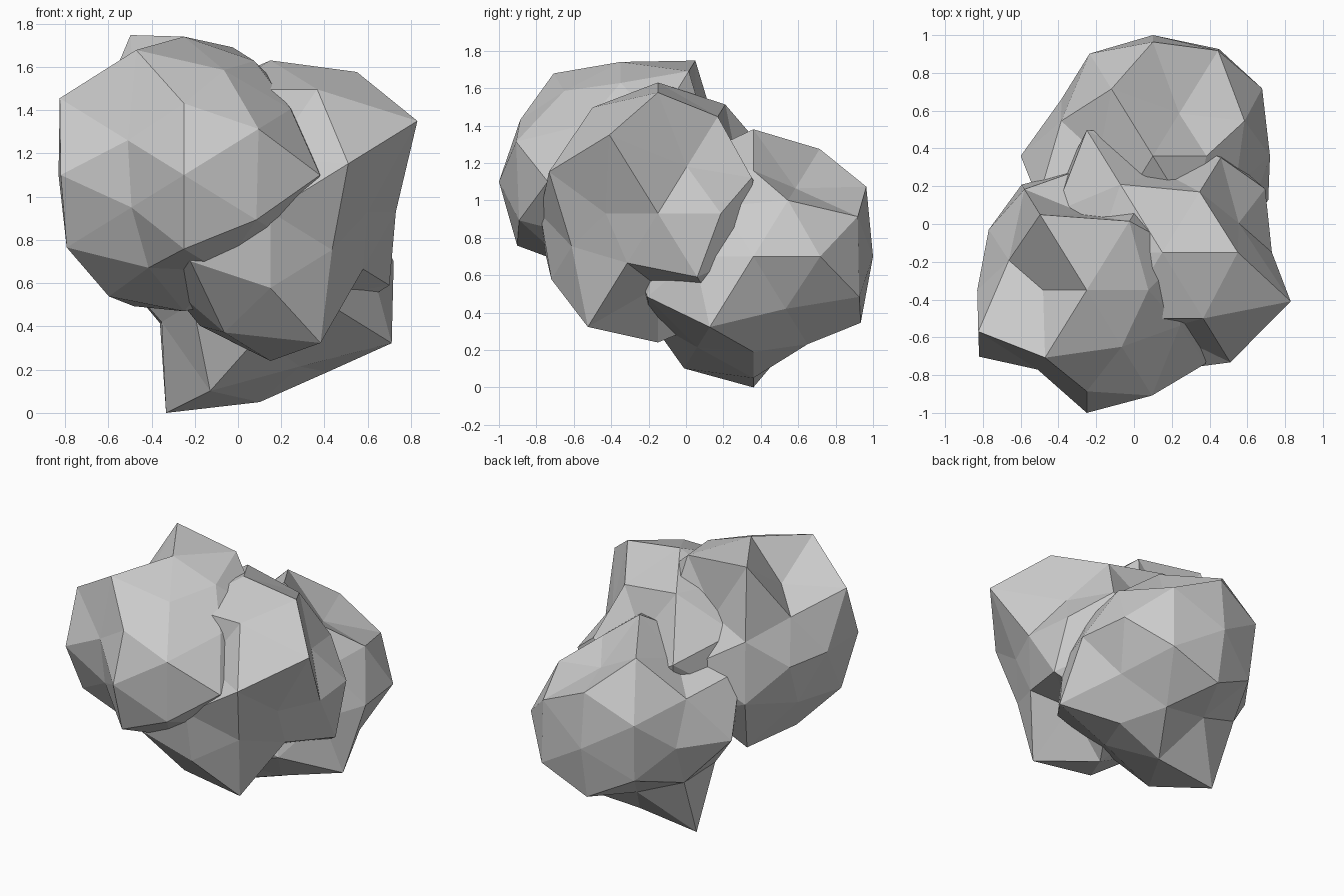
import bpy, bmesh
from mathutils import Vector
from itertools import product

if "Cube" in bpy.data.objects:
    bpy.data.objects.remove(bpy.data.objects["Cube"])

# Stone colour
stone = bpy.data.materials.new("stone_grey")
stone.diffuse_color = (0.6, 0.6, 0.6, 1.0)
stone.use_nodes = True
stone.node_tree.nodes["Principled BSDF"].inputs["Base Color"].default_value = stone.diffuse_color


def signed(x, y, z):
    """All sign variants of a direction, minus first."""
    axes = [(-c, c) if c else (0,) for c in (x, y, z)]
    return [Vector(d).normalized() for d in product(*axes)]


# The 42 directions of a subdivided icosahedron, grouped by family
families = [(1, 0, 0), (0, 1, 0), (0, 0, 1),
            (.526, 0, .851), (0, .851, .526), (.851, .526, 0),
            (.309, .5, .809), (.5, .809, .309), (.809, .309, .5)]


def boulder(name, centre, radii):
    """Faceted boulder: one list of radii for every direction family."""
    bm = bmesh.new()
    reach = {}
    for fam, rs in zip(families, radii):
        for d, r in zip(signed(*fam), rs):
            reach[bm.verts.new(d)] = r
    bmesh.ops.convex_hull(bm, input=list(bm.verts))
    for v, r in reach.items():
        v.co = v.co * r + Vector(centre)
    bmesh.ops.recalc_face_normals(bm, faces=list(bm.faces))
    me = bpy.data.meshes.new(name)
    bm.to_mesh(me)
    bm.free()
    me.materials.append(stone)
    ob = bpy.data.objects.new(name, me)
    bpy.context.collection.objects.link(ob)


# Front left boulder
boulder("front_boulder", (-.25, -.35, 1.1), [
    (.58, .65), (.65, .65), (.63, .64),
    (.66, .44, .65, .62), (.65, .63, .65, .47), (.67, .61, .74, .65),
    (.53, .715, .75, .8, .55, .6, .6, .73),
    (.485, .52, .69, .66, .67, .69, .65, .6),
    (.67, .71, .6, .51, .6, .61, .65, .65)])

# Middle right boulder
boulder("middle_boulder", (.15, -.15, .93), [
    (.62, .58), (.63, .62), (.69, .70),
    (.62, .65, .46, .76), (.67, .48, .62, .5), (.62, .65, .53, .64),
    (.69, .7, .6, .72, .75, .7, .68, .64),
    (.74, .62, .65, .8, .57, .72, .65, .62),
    (.62, .62, .62, .7, .53, .84, .68, .5)])

# Back boulder, resting on the ground
boulder("back_boulder", (.1, .36, .7), [
    (.7, .62), (.65, .64), (.65, .68),
    (.823, .54, .6, .54), (.65, .6, .675, .71), (.6, .57, .6, .68),
    (.74, .6, .5, .71, .6, .65, .58, .45),
    (.62, .6, .62, .67, .7, .6, .7, .69),
    (.56, .75, .57, .6, .755, .54, .56, .6)])
